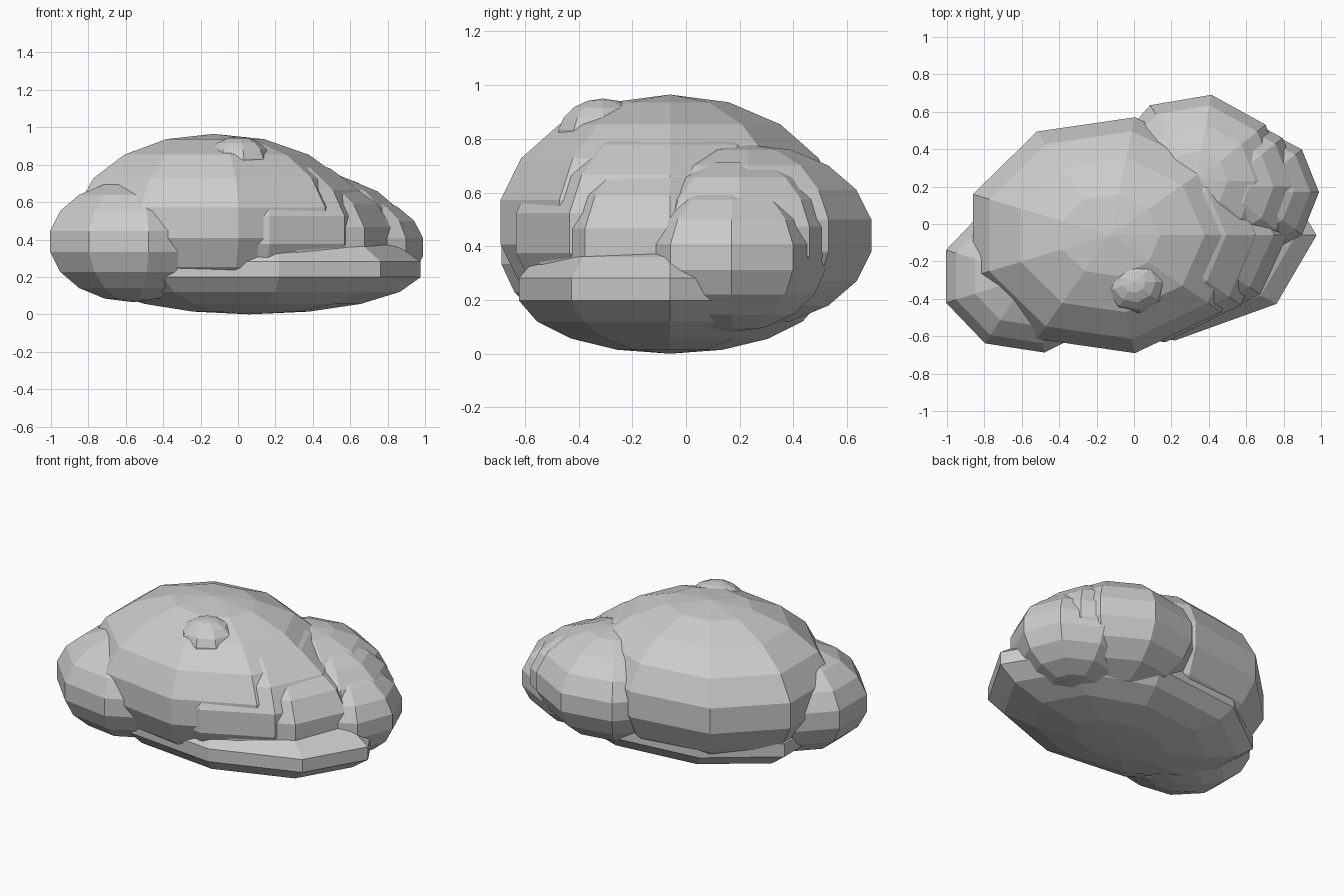
import bpy, bmesh, math
from mathutils import Matrix, Vector

if "Cube" in bpy.data.objects:
    bpy.data.objects.remove(bpy.data.objects["Cube"])


def stone(name, centre, radii):
    """Nine-sided, nine-band faceted ellipsoid with one spoke along +x."""
    bm = bmesh.new()
    bmesh.ops.create_uvsphere(bm, u_segments=9, v_segments=9, radius=1.0)
    v = max(bm.verts, key=lambda p: p.co.x ** 2 + p.co.y ** 2).co
    turn = Matrix.Rotation(-math.atan2(v.y, v.x), 4, 'Z')
    scale = Matrix.Diagonal(Vector((*radii, 1.0)))
    bm.transform(Matrix.Translation(centre) @ scale @ turn)
    bmesh.ops.recalc_face_normals(bm, faces=bm.faces)
    mesh = bpy.data.meshes.new(name)
    bm.to_mesh(mesh)
    bm.free()
    obj = bpy.data.objects.new(name, mesh)
    bpy.context.collection.objects.link(obj)
    return obj


# Broad flat base slab and the thin ledge on its right edge
stone("base_slab", (0.06, -0.06, 0.24), (0.93, 0.58, 0.24))

# Main dome with its stepped ledges toward the right
stone("main_dome", (-0.13, -0.06, 0.49), (0.79, 0.65, 0.475))
stone("dome_upper_ledge", (0.05, -0.06, 0.45), (0.69, 0.59, 0.43))
stone("dome_lower_ledge", (0.20, -0.06, 0.40), (0.63, 0.50, 0.38))

# Small bump near the top of the dome
stone("top_bump", (0.0, -0.31, 0.81), (0.18, 0.17, 0.14))

# Left front lobe
stone("left_lobe", (-0.56, -0.28, 0.39), (0.48, 0.42, 0.325))

# Back right lobe with two ledges stepping outward
stone("back_lobe", (0.33, 0.23, 0.44), (0.495, 0.475, 0.34))
stone("back_lobe_upper_ledge", (0.47, 0.20, 0.42), (0.43, 0.41, 0.31))
stone("back_lobe_lower_ledge", (0.60, 0.17, 0.36), (0.395, 0.36, 0.28))
